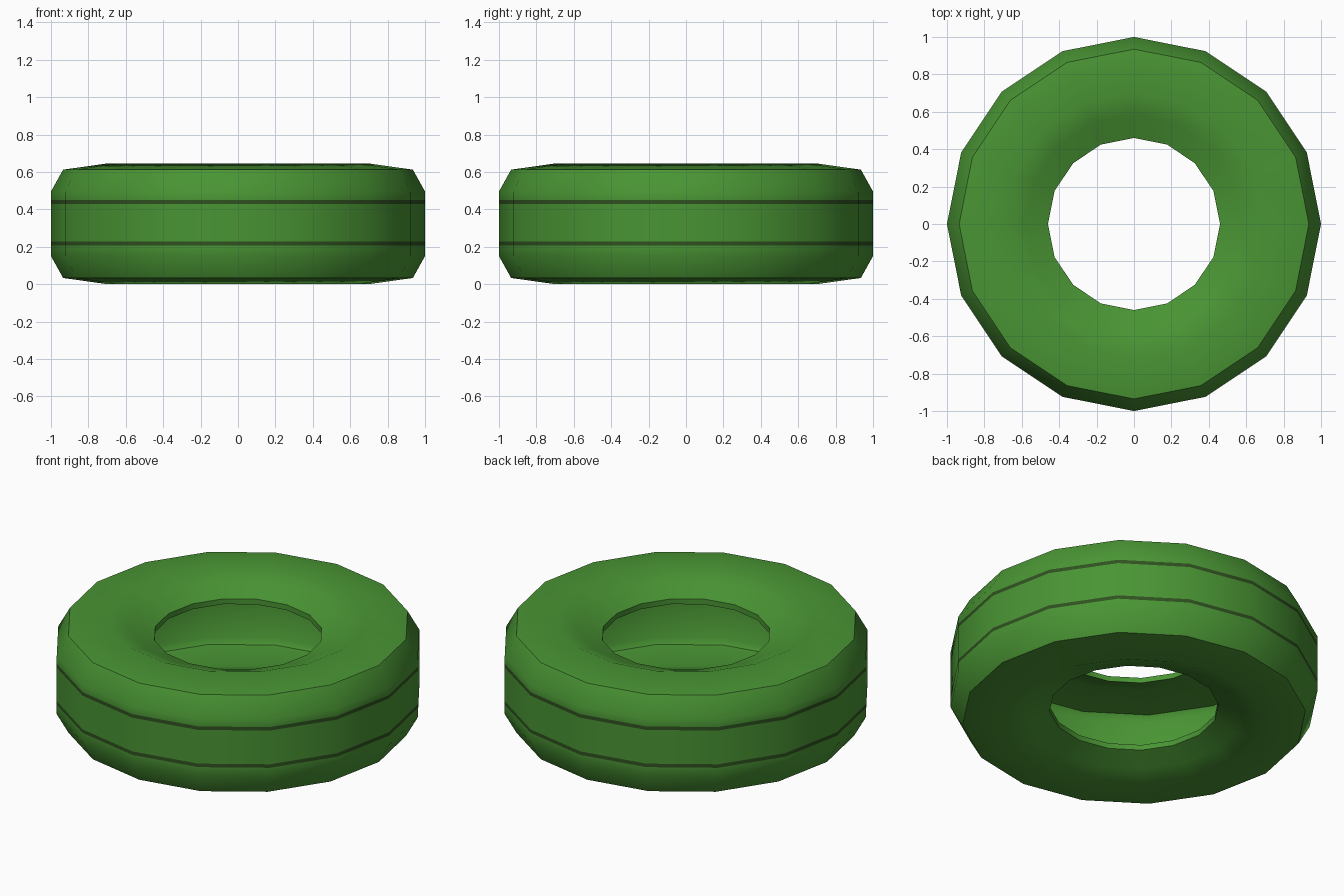
import bpy, bmesh, math

if "Cube" in bpy.data.objects:
    bpy.data.objects.remove(bpy.data.objects["Cube"])

SIDES = 16
MID = 0.3225  # mid height of the tyre
STRIPES = (0.217, 0.44)  # heights of the thin dark tread lines
HALF = 0.0105


def material(name, color):
    m = bpy.data.materials.new(name)
    m.diffuse_color = color
    m.use_nodes = True
    m.node_tree.nodes["Principled BSDF"].inputs["Base Color"].default_value = m.diffuse_color
    return m


green = material("tyre green", (0.067, 0.298, 0.034, 1))
dark = material("dark tread line", (0.028, 0.082, 0.014, 1))


def mirror(points):
    return [(r, 2 * MID - z) for r, z in reversed(points)]


# Lower half of the shell; the upper half is mirrored about the mid height
lower_outer = [(0.46, 0.096), (0.58, 0.047), (0.70, 0.0), (0.935, 0.033), (1, 0.15)]
lower_inner = [(0.945, 0.095), (0.923, 0.063), (0.70, 0.035), (0.58, 0.079), (0.46, 0.128)]
stripes = [(1, z + s) for z in STRIPES for s in (-HALF, HALF)]
profile = lower_outer + stripes + mirror(lower_outer) + mirror(lower_inner) + lower_inner

# Hollow tyre: closed profile turned into rings
bm = bmesh.new()
rings = []
for i in range(SIDES):
    a = 2 * math.pi * i / SIDES
    rings.append([bm.verts.new((r * math.cos(a), r * math.sin(a), z)) for r, z in profile])
n = len(profile)
for i in range(SIDES):
    p, q = rings[i], rings[(i + 1) % SIDES]
    for j in range(n):
        k = (j + 1) % n
        face = bm.faces.new((p[j], q[j], q[k], p[k]))
        # Dark lines are the narrow tread faces at the stripe heights
        (r0, z0), (r1, z1) = profile[j], profile[k]
        if r0 == r1 == 1 and any(abs((z0 + z1) / 2 - z) < 0.001 for z in STRIPES):
            face.material_index = 1
bmesh.ops.recalc_face_normals(bm, faces=bm.faces)
mesh = bpy.data.meshes.new("tyre")
bm.to_mesh(mesh)
bm.free()
mesh.materials.append(green)
mesh.materials.append(dark)
tyre = bpy.data.objects.new("tyre", mesh)
bpy.context.collection.objects.link(tyre)
bpy.context.view_layer.objects.active = tyre
tyre.select_set(True)
bpy.ops.object.shade_smooth_by_angle(angle=math.radians(40))
